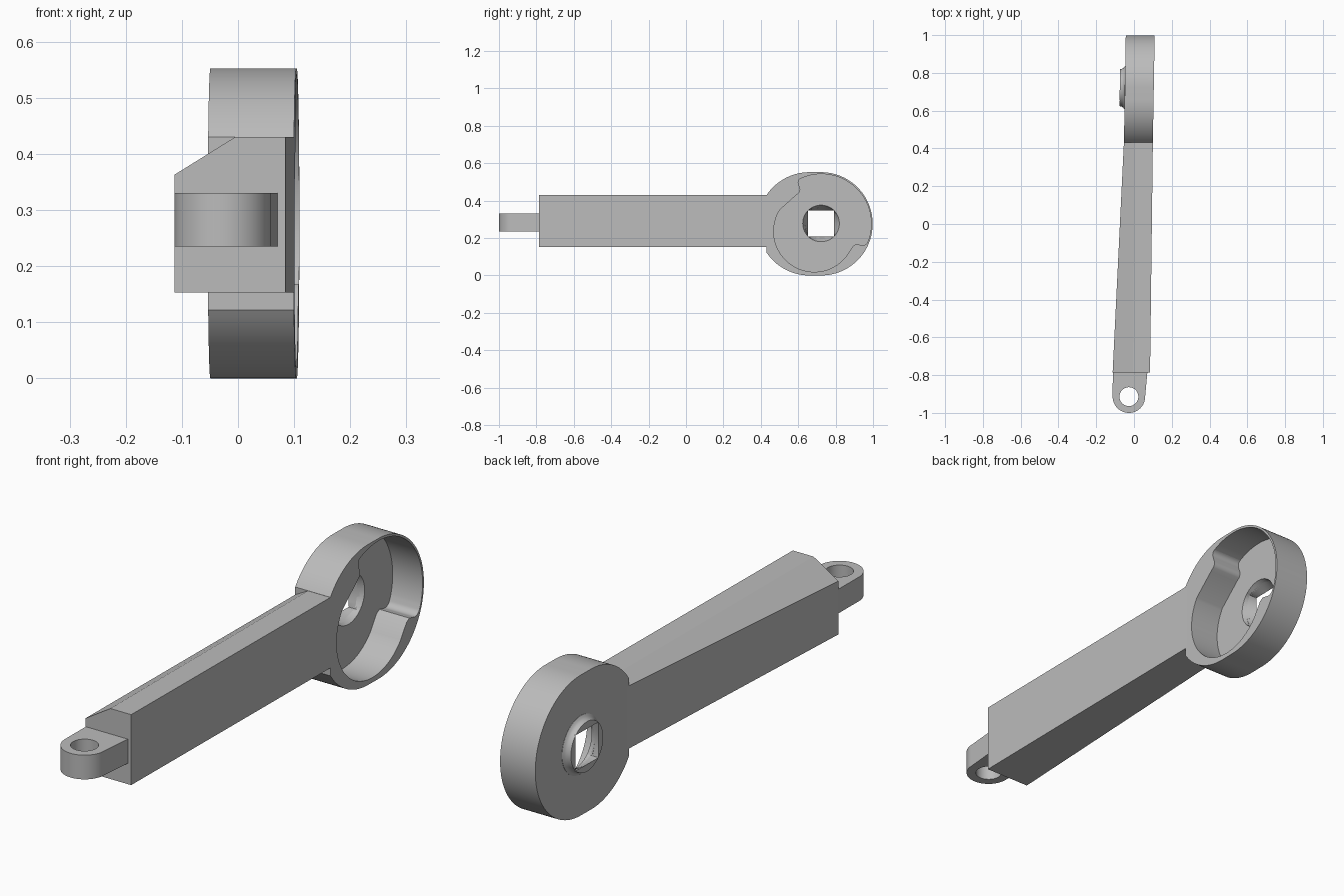
import bpy, bmesh, math
from math import cos, sin, pi, radians

if "Cube" in bpy.data.objects:
    bpy.data.objects.remove(bpy.data.objects["Cube"])

grey = bpy.data.materials.new("plain grey")
grey.use_nodes = True
colour = (0.5, 0.5, 0.5, 1)
grey.diffuse_color = colour
grey.node_tree.nodes["Principled BSDF"].inputs["Base Color"].default_value = colour


def loft(name, rings):
    """Closed solid through rings of equal point count."""
    bm = bmesh.new()
    loops = [[bm.verts.new(p) for p in ring] for ring in rings]
    for a, b in zip(loops, loops[1:]):
        for i in range(len(a)):
            j = (i + 1) % len(a)
            bm.faces.new((a[i], a[j], b[j], b[i]))
    bm.faces.new(loops[0])
    bm.faces.new(loops[-1])
    bmesh.ops.recalc_face_normals(bm, faces=bm.faces[:])
    mesh = bpy.data.meshes.new(name)
    bm.to_mesh(mesh)
    bm.free()
    mesh.materials.append(grey)
    obj = bpy.data.objects.new(name, mesh)
    bpy.context.collection.objects.link(obj)
    return obj


def arc(cx, cy, r, start, end, n):
    return [(cx + r * cos(radians(start + (end - start) * i / n)),
             cy + r * sin(radians(start + (end - start) * i / n))) for i in range(n + 1)]


def side_ring(x, outline):
    """Ring of (y, z) points at x, following the slight skew of the head."""
    return [(x + 0.017 * (y - 0.44), y, z) for y, z in outline]


def cut(obj, cutter):
    mod = obj.modifiers.new("cut", 'BOOLEAN')
    mod.operation, mod.solver, mod.object = 'DIFFERENCE', 'EXACT', cutter
    select(obj)
    bpy.ops.object.modifier_apply(modifier=mod.name)
    bpy.data.objects.remove(cutter)


def select(obj):
    bpy.ops.object.select_all(action='DESELECT')
    obj.select_set(True)
    bpy.context.view_layer.objects.active = obj


# Tapered arm with a chamfer that fades toward the head
front = [(-0.113, 0.153), (0.085, 0.153), (0.085, 0.43), (-0.005, 0.43), (-0.113, 0.363)]
back = [(-0.053, 0.153), (0.1, 0.153), (0.1, 0.43), (0.003, 0.43), (-0.053, 0.4)]
arm = loft("arm", [[(x, -0.785, z) for x, z in front], [(x, 0.44, z) for x, z in back]])

# End tab with a vertical pin hole
tab_outline = [(0.072, -0.77), (-0.112, -0.77)] + arc(-0.027, -0.914, 0.086, 180, 360, 32)
tab = loft("end_tab", [[(x, y, z) for x, y in tab_outline] for z in (0.235, 0.33)])
pin = arc(-0.027, -0.914, 0.05, 0, 352.5, 47)
cut(tab, loft("pin_cutter", [[(x, y, z) for x, y in pin] for z in (0.2, 0.4)]))

# Rounded head, cut off flat where it meets the arm
cz = 0.276
head_outline = arc(0.722, cz, 0.276, -90, 90, 64) + arc(0.66, cz, 0.276, 90, 146, 20) \
    + arc(0.66, cz, 0.276, 214, 270, 20)
head = loft("head_housing", [side_ring(x, head_outline) for x in (-0.053, 0.1)])

# Stepped cavity: a large upper arc and a smaller lower arc joined by rounded notches
cavity = arc(0.724, cz, 0.266, 115, -18, 56) \
    + arc(0.944, 0.19, 0.029, -15, -110, 10) \
    + [(0.91, 0.168), (0.893, 0.158)] \
    + arc(0.686, 0.236, 0.217, -38, -212, 64) \
    + [(0.59, 0.43)] + arc(0.587, 0.458, 0.024, -45, 20, 6) \
    + arc(0.622, 0.498, 0.022, 200, 118, 8)
cut(head, loft("cavity_cutter", [side_ring(x, cavity) for x in (-0.03, 0.2)]))

# Flared boss on the closed side
hy, hz = 0.722, 0.278


def disc(r):
    return arc(hy, hz, r, 0, 354.375, 63)


boss = loft("drive_boss", [side_ring(x, disc(r)) for x, r in
                           ((-0.045, 0.115), (-0.054, 0.115), (-0.059, 0.107),
                            (-0.066, 0.101), (-0.08, 0.098))])

# Drive socket blending from a circle in the cavity to a square outside
half = 0.07
square = []
for y, z in disc(1):
    dy, dz = y - hy, z - hz
    k = half / max(abs(dy), abs(dz))
    square.append((hy + dy * k, hz + dz * k))


def socket():
    return loft("socket_cutter", [side_ring(x, s) for x, s in
                                  ((-0.1, square), (-0.08, square),
                                   (-0.0299, disc(0.098)), (-0.02, disc(0.098)))])


cut(head, socket())
cut(boss, socket())

for obj in (tab, head, boss):
    select(obj)
    bpy.ops.object.shade_smooth_by_angle(angle=radians(30))
